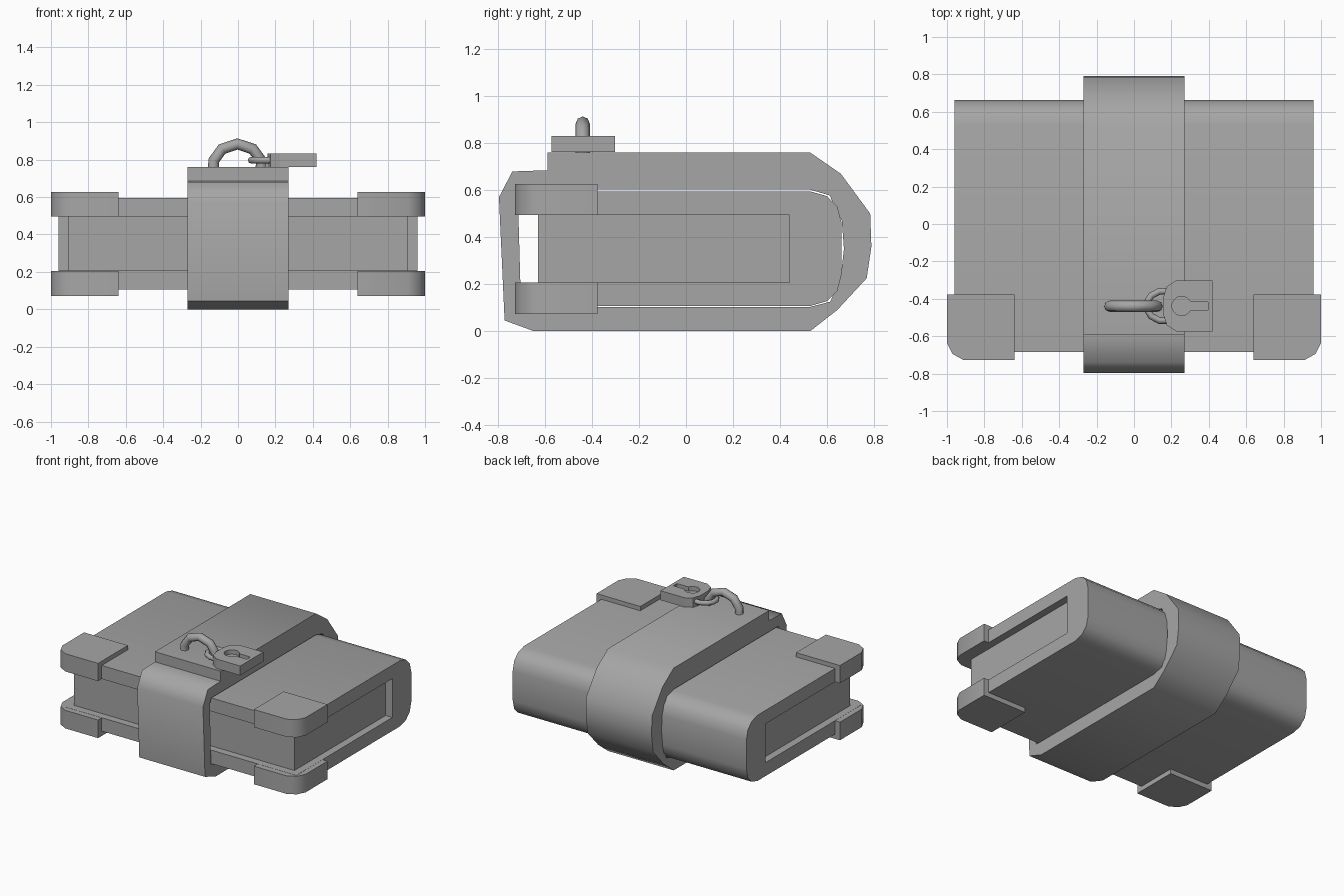
import bpy, bmesh, math
from mathutils import Vector

cube = bpy.data.objects.get("Cube")
if cube:
    bpy.data.objects.remove(cube, do_unlink=True)

grey = bpy.data.materials.new("plain grey")
grey.use_nodes = True
colour = (0.38, 0.38, 0.38, 1)
grey.diffuse_color = colour
grey.node_tree.nodes["Principled BSDF"].inputs["Base Color"].default_value = colour


def finish(name, mesh, angle=40):
    """Shade a mesh, give it the material and link it as a named object."""
    mesh.materials.clear()
    mesh.materials.append(grey)
    mesh.shade_smooth()
    mesh.set_sharp_from_angle(angle=math.radians(angle))
    obj = bpy.data.objects.new(name, mesh)
    bpy.context.collection.objects.link(obj)
    return obj


def from_bmesh(name, bm, angle=40):
    bmesh.ops.recalc_face_normals(bm, faces=bm.faces)
    mesh = bpy.data.meshes.new(name)
    bm.to_mesh(mesh)
    bm.free()
    return finish(name, mesh, angle)


def extrude(name, outline, low, high, axis, angle=40):
    """Prism from an outline: (y, z) along x, or (x, y) along z."""
    bm = bmesh.new()
    place = (lambda p: (low, *p)) if axis == "x" else (lambda p: (*p, low))
    face = bm.faces.new([bm.verts.new(place(p)) for p in outline])
    step = Vector((high - low, 0, 0) if axis == "x" else (0, 0, high - low))
    made = bmesh.ops.extrude_face_region(bm, geom=[face], use_keep_orig=True)
    moved = [g for g in made["geom"] if isinstance(g, bmesh.types.BMVert)]
    bmesh.ops.translate(bm, verts=moved, vec=step)
    return from_bmesh(name, bm, angle)


def tube(name, points, radius):
    """Round bar along a path."""
    curve = bpy.data.curves.new(name, "CURVE")
    curve.dimensions = "3D"
    curve.bevel_depth = radius
    curve.bevel_resolution = 2
    curve.use_fill_caps = True
    spline = curve.splines.new("POLY")
    spline.points.add(len(points) - 1)
    for point, co in zip(spline.points, points):
        point.co = (*co, 1)
    temp = bpy.data.objects.new(name + " path", curve)
    bpy.context.collection.objects.link(temp)
    bpy.context.view_layer.update()
    mesh = bpy.data.meshes.new_from_object(
        temp.evaluated_get(bpy.context.evaluated_depsgraph_get()))
    bpy.data.objects.remove(temp, do_unlink=True)
    return finish(name, mesh, 50)


# Book cover: C-shaped section with a rounded spine
MID = 0.351
upper = [(0.44, 0.495), (-0.685, 0.495), (-0.685, 0.595), (0.53, 0.595),
         (0.6, 0.575), (0.645, 0.53), (0.663, 0.46)]
lower = [(y, 2 * MID - z) for y, z in reversed(upper)]
extrude("book_cover", upper + lower, -0.96, 0.96, "x")

# Page block
extrude("pages", [(-0.63, 0.2), (0.45, 0.2), (0.45, 0.5), (-0.63, 0.5)],
        -0.905, 0.905, "x")

# Corner guards on both covers
guard = [(0.64, -0.728), (0.91, -0.728), (0.97, -0.695), (1, -0.635),
         (1, -0.378), (0.64, -0.378)]
for side, label in ((1, "left"), (-1, "right")):
    outline = [(side * x, y) for x, y in guard]
    extrude(f"upper_corner_{label}", outline, 0.495, 0.627, "z")
    extrude(f"lower_corner_{label}", outline, 0.072, 0.206, "z")

# Strap: closed band around the book, with a step where the flap ends
outer = [(-0.65, 0), (0.53, 0), (0.645, 0.09), (0.77, 0.225), (0.79, 0.36),
         (0.785, 0.5), (0.66, 0.67), (0.53, 0.76), (-0.59, 0.76),
         (-0.59, 0.685), (-0.74, 0.68), (-0.797, 0.57), (-0.773, 0.045)]
inner = [(-0.65, 0.103), (0.53, 0.103), (0.615, 0.125), (0.66, 0.235),
         (0.673, 0.35), (0.664, 0.47), (0.612, 0.578), (0.53, 0.602),
         (-0.59, 0.602), (-0.62, 0.602), (-0.7, 0.602), (-0.716, 0.56),
         (-0.703, 0.105)]
bm = bmesh.new()
rings = [[bm.verts.new((x, y, z)) for y, z in ring]
         for x, ring in ((-0.27, outer), (0.27, outer), (0.27, inner), (-0.27, inner))]
for a, b in zip(rings, rings[1:] + rings[:1]):
    for i in range(len(a)):
        j = (i + 1) % len(a)
        bm.faces.new((a[i], a[j], b[j], b[i]))
from_bmesh("strap", bm, 65)

# Staple on the strap
half = [(-0.127, 0.74), (-0.127, 0.795), (-0.082, 0.857)]
arch = half + [(0, 0.884)] + [(-x, z) for x, z in reversed(half)]
tube("staple", [(x - 0.003, -0.44, z) for x, z in arch], 0.03)

# Padlock body with a sunken keyhole
LOCK_Y = -0.438
body = extrude("padlock_body",
               [(0.42, -0.574), (0.42, -0.302), (0.225, -0.302), (0.175, -0.335),
                (0.157, -0.39), (0.157, -0.486), (0.175, -0.541), (0.225, -0.574)],
               0.762, 0.832, "z", 30)
turns = [math.radians(a) for a in range(24, 337, 24)]
keyhole = [(0.255 + 0.052 * math.cos(a), LOCK_Y + 0.052 * math.sin(a)) for a in turns]
keyhole += [(0.395, LOCK_Y - 0.021), (0.395, LOCK_Y + 0.021)]
cutter = extrude("keyhole_cutter", keyhole, 0.8, 0.9, "z")
cutter.hide_render = True
cutter.hide_viewport = True
cutter.display_type = "WIRE"
cut = body.modifiers.new("keyhole", "BOOLEAN")
cut.object = cutter
cut.operation = "DIFFERENCE"
cut.solver = "EXACT"

# Apply the cut and drop the cutter
bpy.context.view_layer.update()
body.data = bpy.data.meshes.new_from_object(
    body.evaluated_get(bpy.context.evaluated_depsgraph_get()))
body.modifiers.clear()
body.data.set_sharp_from_angle(angle=math.radians(30))
bpy.data.objects.remove(cutter, do_unlink=True)

# Padlock shackle, hooked through the staple
bend = [(0.2, 0.078), (0.135, 0.078), (0.092, 0.055), (0.07, 0.02)]
loop = bend + [(x, -y) for x, y in reversed(bend)]
tube("padlock_shackle", [(x, LOCK_Y + y, 0.797) for x, y in loop], 0.018)
